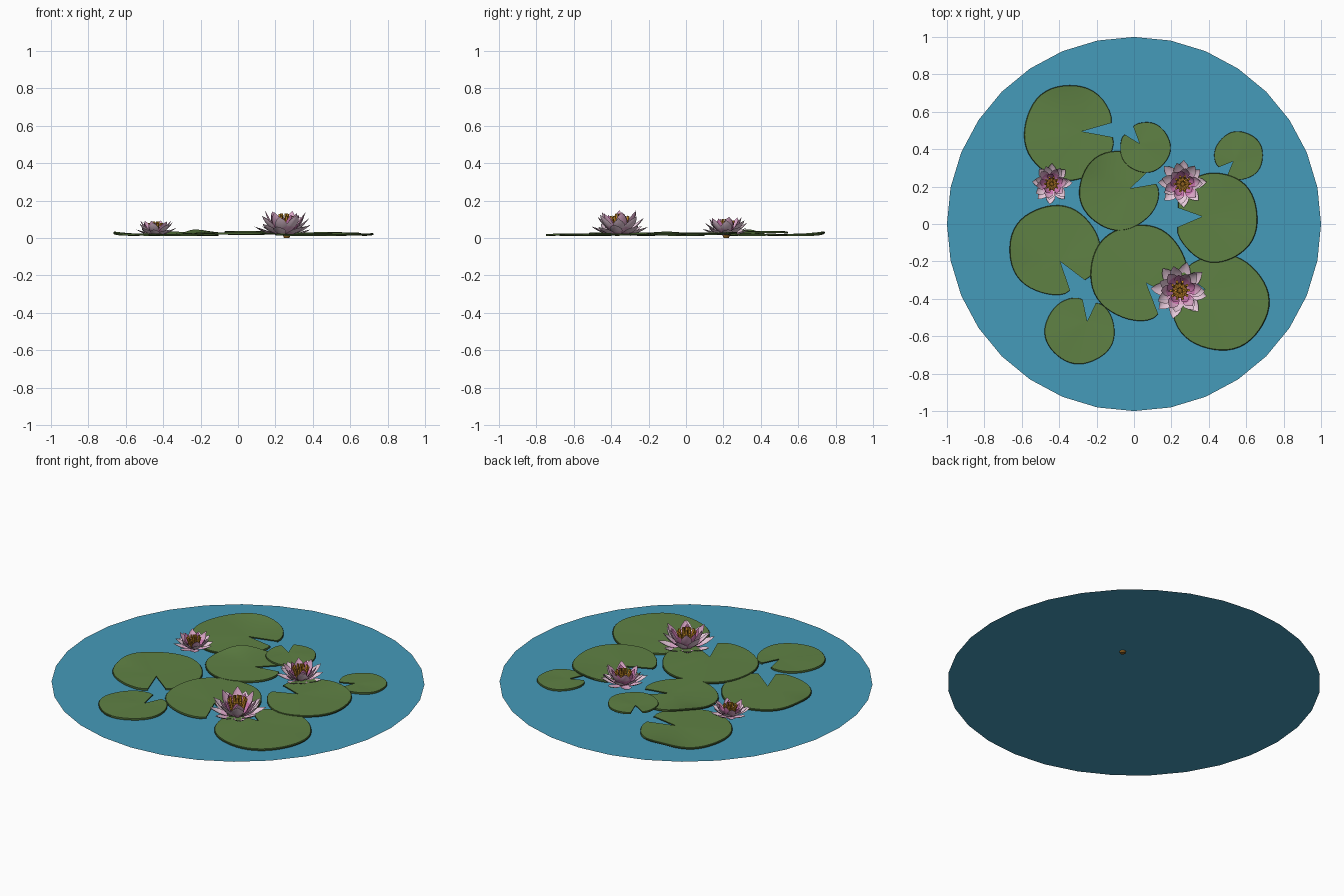
import bpy, bmesh, math, random
from math import sin, cos, pi, radians
from mathutils import Matrix, Vector

random.seed(4)
cube = bpy.data.objects.get("Cube")
if cube:
    bpy.data.objects.remove(cube, do_unlink=True)


def material(name, *rgb):
    m = bpy.data.materials.new(name)
    m.use_nodes = True
    m.diffuse_color = (*rgb, 1)
    bsdf = m.node_tree.nodes["Principled BSDF"]
    bsdf.inputs["Base Color"].default_value = (*rgb, 1)
    bsdf.inputs["Roughness"].default_value = 0.6
    return m


WATER = material("water blue", 0.06, 0.325, 0.49)
LEAF = material("leaf green", 0.115, 0.22, 0.058)
RIM = material("leaf edge dark green", 0.05, 0.095, 0.024)
PALE = material("petal pale pink", 0.86, 0.63, 0.76)
PINK = material("petal pink", 0.74, 0.4, 0.6)
MAGENTA = material("petal magenta", 0.6, 0.18, 0.43)
GOLD = material("stamen gold", 0.6, 0.27, 0.02)
BROWN = material("flower centre brown", 0.28, 0.12, 0.015)


def finish(bm, name, mats, smooth=None):
    mesh = bpy.data.meshes.new(name)
    bm.to_mesh(mesh)
    bm.free()
    for m in mats:
        mesh.materials.append(m)
    obj = bpy.data.objects.new(name, mesh)
    bpy.context.collection.objects.link(obj)
    if smooth:
        bpy.ops.object.select_all(action='DESELECT')
        obj.select_set(True)
        bpy.context.view_layer.objects.active = obj
        bpy.ops.object.shade_smooth_by_angle(angle=radians(smooth))


# Water surface
WATER_Z = 0.01
bm = bmesh.new()
bmesh.ops.create_circle(bm, cap_ends=True, segments=32, radius=1,
                        matrix=Matrix.Translation((0, 0, WATER_Z)))
finish(bm, "water_surface", [WATER])


# Lily pad: rings scaled towards the notch point, then given thickness
def lily_pad(name, centre, size, notch, half, point, top, bumps=()):
    bm = bmesh.new()
    steps, thick = 44, 0.006
    apex = Vector(centre) + Vector(point)

    def height(t, a):
        z = top + 0.0012 * t * sin(3 * a + 9 * centre[0])
        for direction, amount in bumps:
            z += amount * t ** 3 * max(0, cos(a - radians(direction))) ** 8
        return z - (0.004 if t == 1 else 0)

    hub = bm.verts.new((*apex, top))
    rings = []
    for t in (0.3, 0.6, 0.85, 0.988, 1):
        ring = []
        for i in range(steps + 1):
            a = radians(notch + half + (360 - 2 * half) * i / steps)
            wave = 1 + 0.012 * sin(5 * a + notch)
            # Rounded lobes beside the notch
            wave *= {0: 0.95, 1: 0.99}.get(min(i, steps - i), 1)
            edge = Vector(centre) + Vector((size[0] * cos(a), size[1] * sin(a))) * wave
            p = apex.lerp(edge, t)
            ring.append(bm.verts.new((*p, height(t, a))))
        rings.append(ring)
    for i in range(steps):
        bm.faces.new((hub, rings[0][i], rings[0][i + 1]))
        for inner, outer in zip(rings, rings[1:]):
            bm.faces.new((inner[i], outer[i], outer[i + 1], inner[i + 1]))
    out = bmesh.ops.extrude_face_region(bm, geom=bm.faces[:], use_keep_orig=True)
    low = [g for g in out["geom"] if isinstance(g, bmesh.types.BMVert)]
    bmesh.ops.translate(bm, verts=low, vec=(0, 0, -thick))
    bmesh.ops.recalc_face_normals(bm, faces=bm.faces)
    # Steep faces form the dark edge
    for f in bm.faces:
        f.material_index = int(abs(f.normal.z) < 0.88)
    finish(bm, name, [LEAF, RIM], 30)


LOW, HIGH = 0.022, 0.028
lily_pad("pad_back_right", (-0.345, 0.49), (0.243, 0.255), 3, 9, (0.065, 0.005), LOW,
         [(95, 0.013)])
lily_pad("pad_back_small", (0.06, 0.41), (0.135, 0.135), 134, 14, (-0.03, 0.02), 0.036)
lily_pad("pad_inner", (-0.08, 0.18), (0.213, 0.213), 22, 12, (0.06, 0.01), HIGH,
         [(132, 0.018)])
lily_pad("pad_left_small", (0.56, 0.365), (0.13, 0.13), 225, 15, (-0.03, -0.03), LOW)
lily_pad("pad_left", (0.44, 0.035), (0.222, 0.24), 180, 13, (-0.075, 0.005), HIGH,
         [(80, 0.004)])
lily_pad("pad_right", (-0.425, -0.14), (0.243, 0.24), 303, 12, (0.03, -0.06), LOW,
         [(170, 0.014)])
lily_pad("pad_centre", (0.025, -0.26), (0.26, 0.257), 310, 15, (0.04, -0.055), HIGH)
lily_pad("pad_front_left", (0.46, -0.42), (0.262, 0.257), 152, 12, (-0.08, 0.07), LOW,
         [(0, 0.005)])
lily_pad("pad_front_small", (-0.29, -0.57), (0.187, 0.178), 73, 12, (0.04, 0.05), LOW)


# One petal: a cupped, broad strip with a pointed tip, curling upwards
def petal(bm, angle, start, length, width, elev, shades):
    turn = Matrix.Rotation(angle, 3, 'Z')
    rows, r, z = 6, start, 0.02
    grid = []
    for j in range(rows + 1):
        t = j / rows
        half = width * (0.35 + 0.65 * sin(pi * t ** 1.2 * 0.8)) * (1 - t ** 5)
        slope = radians(elev - 20 + 40 * t)
        line = []
        for s in (-1, -0.5, 0, 0.5, 1):
            cup = 0.35 * half * s * s
            p = Vector((r - cup * sin(slope), s * half, z + cup * cos(slope)))
            line.append(bm.verts.new(turn @ p))
        grid.append(line)
        r += length / rows * cos(slope)
        z += length / rows * sin(slope)
    for j in range(rows):
        for k in range(4):
            f = bm.faces.new((grid[j][k], grid[j + 1][k], grid[j + 1][k + 1], grid[j][k + 1]))
            f.material_index = shades[0] if j < rows / 2 else shades[1]


# Flower: rings of petals around a tuft of stamens, in units of its radius
def water_lily(name, x, y, radius, rise, foot):
    place = Matrix.Translation((x, y, WATER_Z + 0.004)) @ Matrix.Diagonal(
        (radius, radius, radius * rise, 1))
    bm = bmesh.new()
    # count, start, length, half width, elevation, base and tip colour
    layers = [(8, 0.12, 1.04, 0.27, 24, (1, 0)),
              (7, 0.12, 1.08, 0.27, 43, (1, 0)),
              (6, 0.17, 1.06, 0.25, 58, (2, 1)),
              (5, 0.22, 0.85, 0.2, 68, (2, 2))]
    for n, (count, start, length, width, elev, shades) in enumerate(layers):
        for i in range(count):
            a = 2 * pi * (i + 0.5 * (n % 2)) / count + x * 9 + random.uniform(-0.1, 0.1)
            petal(bm, a, start, length * random.uniform(0.93, 1.05), width,
                  elev + random.uniform(-5, 5), shades)
    bm.transform(place)
    finish(bm, name + "_petals", [PALE, PINK, MAGENTA], 80)

    # Stamens
    bm = bmesh.new()
    for count, ring, tall, lean in ((10, 0.22, 0.48, 16), (6, 0.1, 0.55, 6)):
        for i in range(count):
            m = (Matrix.Rotation(2 * pi * i / count, 4, 'Z')
                 @ Matrix.Translation((ring, 0, 0.25))
                 @ Matrix.Rotation(radians(lean), 4, 'Y')
                 @ Matrix.Translation((0, 0, tall / 2)))
            bmesh.ops.create_cone(bm, cap_ends=True, segments=5, radius1=0.05,
                                  radius2=0.055, depth=tall, matrix=m)
    bm.transform(place)
    finish(bm, name + "_stamens", [GOLD], 80)

    # Centre, widening upwards from its foot
    bm = bmesh.new()
    top = 0.45
    bmesh.ops.create_cone(bm, cap_ends=True, segments=12, radius1=0.12, radius2=0.3,
                          depth=top - foot,
                          matrix=Matrix.Translation((0, 0, (top + foot) / 2)))
    bm.transform(place)
    finish(bm, name + "_centre", [BROWN], 40)


water_lily("right_flower", -0.44, 0.215, 0.103, 0.9, 0)
water_lily("back_flower", 0.26, 0.215, 0.12, 0.92, -0.127)
water_lily("front_flower", 0.245, -0.355, 0.137, 1.06, 0)
